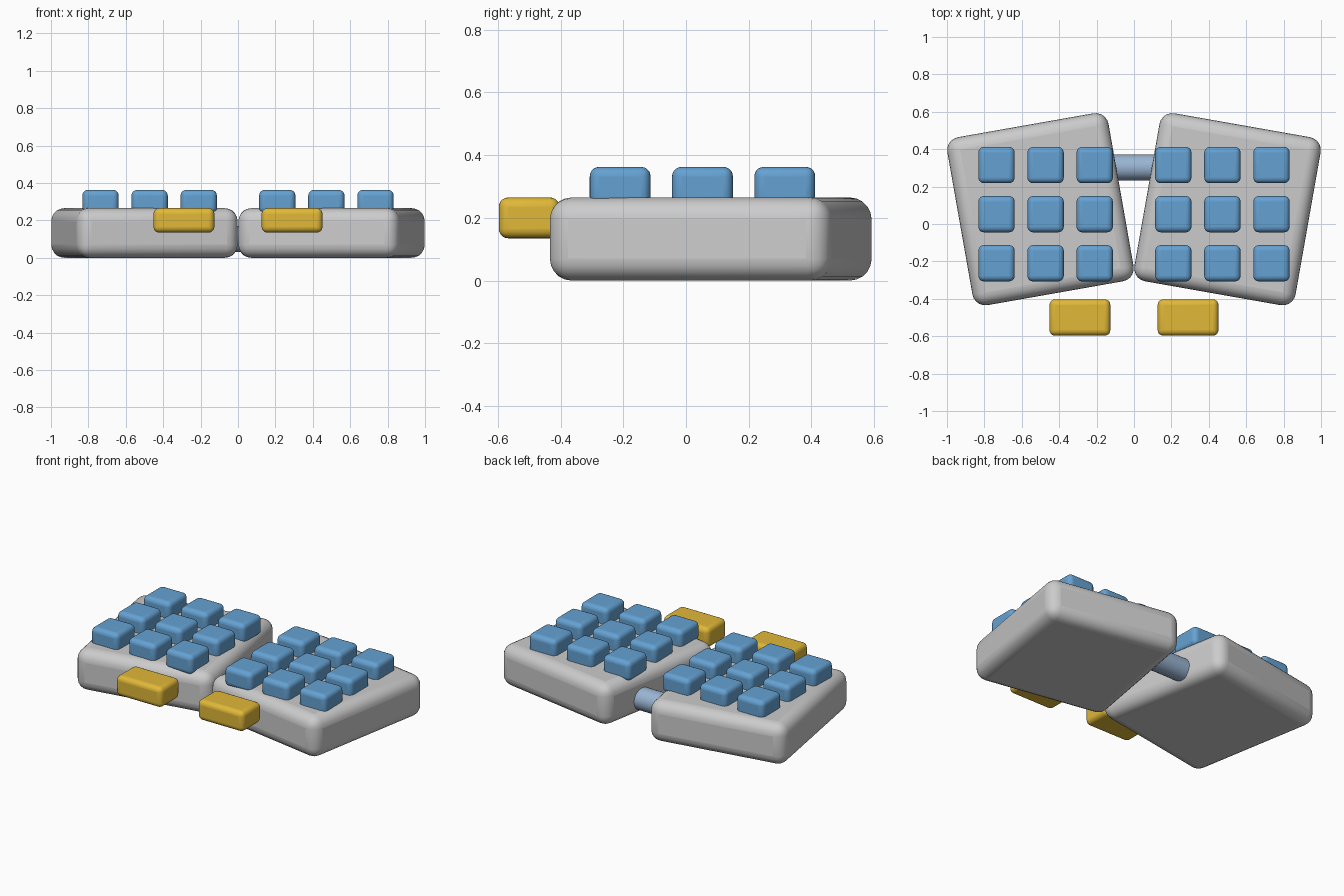
import bpy, math

if "Cube" in bpy.data.objects:
    bpy.data.objects.remove(bpy.data.objects["Cube"])


def material(name, rgb):
    m = bpy.data.materials.new(name)
    m.diffuse_color = (*rgb, 1)
    m.use_nodes = True
    m.node_tree.nodes["Principled BSDF"].inputs["Base Color"].default_value = m.diffuse_color
    return m


KEY_BLUE = material("key_blue", (0.13, 0.36, 0.65))
THUMB_YELLOW = material("thumb_yellow", (0.75, 0.48, 0.04))
BAR_BLUE = material("bar_blue", (0.32, 0.46, 0.65))


def finish(ob, name, mat, bevel, segments):
    ob.name = name
    bpy.ops.object.transform_apply(location=False, rotation=False, scale=True)
    if mat:
        ob.data.materials.append(mat)
    mod = ob.modifiers.new("round", 'BEVEL')
    mod.width = bevel
    mod.segments = segments
    mod.limit_method = 'ANGLE'
    bpy.ops.object.shade_smooth_by_angle(angle=math.radians(35))
    return ob


def rounded_box(name, loc, size, bevel, mat=None, turn=0):
    bpy.ops.mesh.primitive_cube_add(size=1, location=loc, rotation=(0, 0, turn))
    ob = bpy.context.object
    ob.scale = size
    return finish(ob, name, mat, bevel, 5)


for side, label in ((-1, "left"), (1, "right")):
    # Angled half of the case
    rounded_box(label + "_case", (side * 0.5, 0.079, 0.1325), (0.875, 0.912, 0.265),
                0.07, turn=-side * math.radians(10))
    # Three by three block of keys
    for col in range(3):
        for row in range(3):
            rounded_box(f"{label}_key_{row}_{col}",
                        (side * (0.21 + 0.2625 * col), -0.21 + 0.2625 * row, 0.3),
                        (0.194, 0.194, 0.125), 0.03, KEY_BLUE)
    # Thumb key in front of the case
    rounded_box(label + "_thumb_key", (side * 0.289, -0.5, 0.2),
                (0.325, 0.194, 0.13), 0.03, THUMB_YELLOW)

# Round bar joining the halves
bpy.ops.mesh.primitive_cylinder_add(vertices=32, radius=0.07, depth=0.4,
                                    location=(0, 0.302, 0.1),
                                    rotation=(0, math.pi / 2, 0))
finish(bpy.context.object, "bridge_bar", BAR_BLUE, 0.01, 2)
